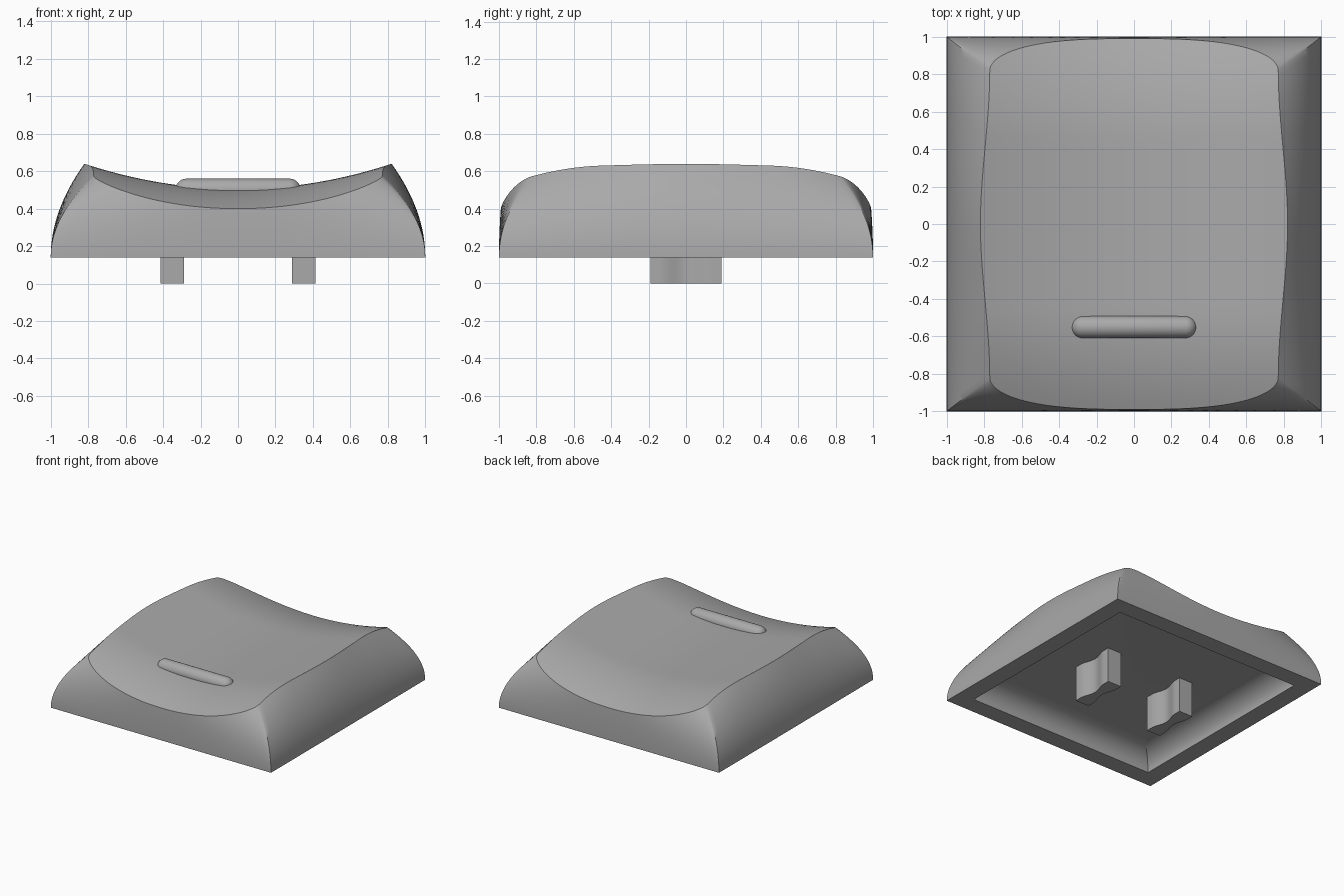
import bpy, bmesh, math
from mathutils import Matrix

cube = bpy.data.objects.get("Cube")
if cube:
    bpy.data.objects.remove(cube, do_unlink=True)

GREY = (0.4, 0.4, 0.4, 1)
grey = bpy.data.materials.new("grey_plastic")
grey.use_nodes = True
grey.diffuse_color = GREY
grey.node_tree.nodes["Principled BSDF"].inputs["Base Color"].default_value = GREY


def finish(bm, name, angle=30):
    bmesh.ops.recalc_face_normals(bm, faces=bm.faces)
    mesh = bpy.data.meshes.new(name)
    bm.to_mesh(mesh)
    bm.free()
    mesh.materials.append(grey)
    mesh.shade_smooth()
    mesh.set_sharp_from_angle(angle=math.radians(angle))
    obj = bpy.data.objects.new(name, mesh)
    bpy.context.collection.objects.link(obj)
    return obj


def dish_height(x, y):
    """Top surface: hollow across x, falling away at the front and back."""
    fall = max(0, abs(y) - 0.45) / 0.54
    return 0.505 + 0.2 * x * x - 0.105 * fall ** 2


def outline(steps=24):
    """Pairs of points: on the unit square, and on the rim of the dish."""
    quarter = []
    for i in range(steps):                      # side edge, middle to corner
        u = i / steps
        ease = u * u * (3 - 2 * u)
        quarter.append((1, u, 0.82 - 0.05 * ease, 0.82 * u))
    for i in range(steps + 1):                  # front edge, corner to middle
        s = math.cos(i / steps * math.pi / 2)
        quarter.append((s, 1, 0.77 * s, 0.82 + 0.17 * math.sqrt(1 - s ** 2.8)))
    half = quarter + [(-a, b, -c, d) for a, b, c, d in quarter[-2::-1]]
    return half + [(a, -b, c, -d) for a, b, c, d in half[-2:0:-1]]


# Cap shell: hollow underside, rim, curved walls and dished top in one skin
pairs = outline()
rings = []
for i in range(12, -1, -1):                     # cavity wall rounding into ceiling
    a = i / 12 * math.pi / 2
    k = 0.855 - 0.18 * (1 - math.cos(a))
    rings.append([(p[0] * k, p[1] * k, 0.14 + 0.15 * math.sin(a)) for p in pairs])
for i in range(17):                             # bulging outer walls
    t = i / 16
    ring = []
    for bx, by, tx, ty in pairs:
        f = t * t
        ring.append((bx + (tx - bx) * f, by + (ty - by) * f,
                     0.14 + (dish_height(tx, ty) - 0.14) * t))
    rings.append(ring)
for i in range(23, 0, -1):                      # dished top
    k = i / 24
    rings.append([(p[2] * k, p[3] * k, dish_height(p[2] * k, p[3] * k)) for p in pairs])

bm = bmesh.new()
loops = [[bm.verts.new(co) for co in ring] for ring in rings]
count = len(pairs)
for low, high in zip(loops, loops[1:]):
    for i in range(count):
        j = (i + 1) % count
        bm.faces.new((low[i], low[j], high[j], high[i]))
bm.faces.new(loops[0])
centre = bm.verts.new((0, 0, dish_height(0, 0)))
for i in range(count):
    bm.faces.new((loops[-1][i], loops[-1][(i + 1) % count], centre))
finish(bm, "cap_shell")

# Raised homing bar: a capsule lying along x
bm = bmesh.new()
bmesh.ops.create_uvsphere(bm, u_segments=32, v_segments=17, radius=0.06,
                          matrix=Matrix.Rotation(math.pi / 2, 4, "Y"))
for v in bm.verts:
    v.co.x += math.copysign(0.275, v.co.x)
    v.co.y -= 0.55
    v.co.z += 0.5
finish(bm, "homing_bar", 40)


# Stem legs: flat ends with a narrower waist
def stem_leg(name, x):
    bm = bmesh.new()
    edge = []
    for i in range(25):
        y = -0.19 + 0.38 * i / 24
        waist = 0.5 + 0.5 * math.cos(math.pi * min(1, abs(y) / 0.14))
        edge.append((0.0625 - 0.03 * waist, y))
    profile = edge + [(-w, y) for w, y in reversed(edge)]
    face = bm.faces.new([bm.verts.new((x + w, y, 0)) for w, y in profile])
    top = bmesh.ops.extrude_face_region(bm, geom=[face])["geom"]
    bmesh.ops.translate(bm, vec=(0, 0, 0.3),
                        verts=[v for v in top if isinstance(v, bmesh.types.BMVert)])
    finish(bm, name)


for side, sign in (("left", 1), ("right", -1)):
    stem_leg(side + "_stem_leg", 0.35 * sign)
